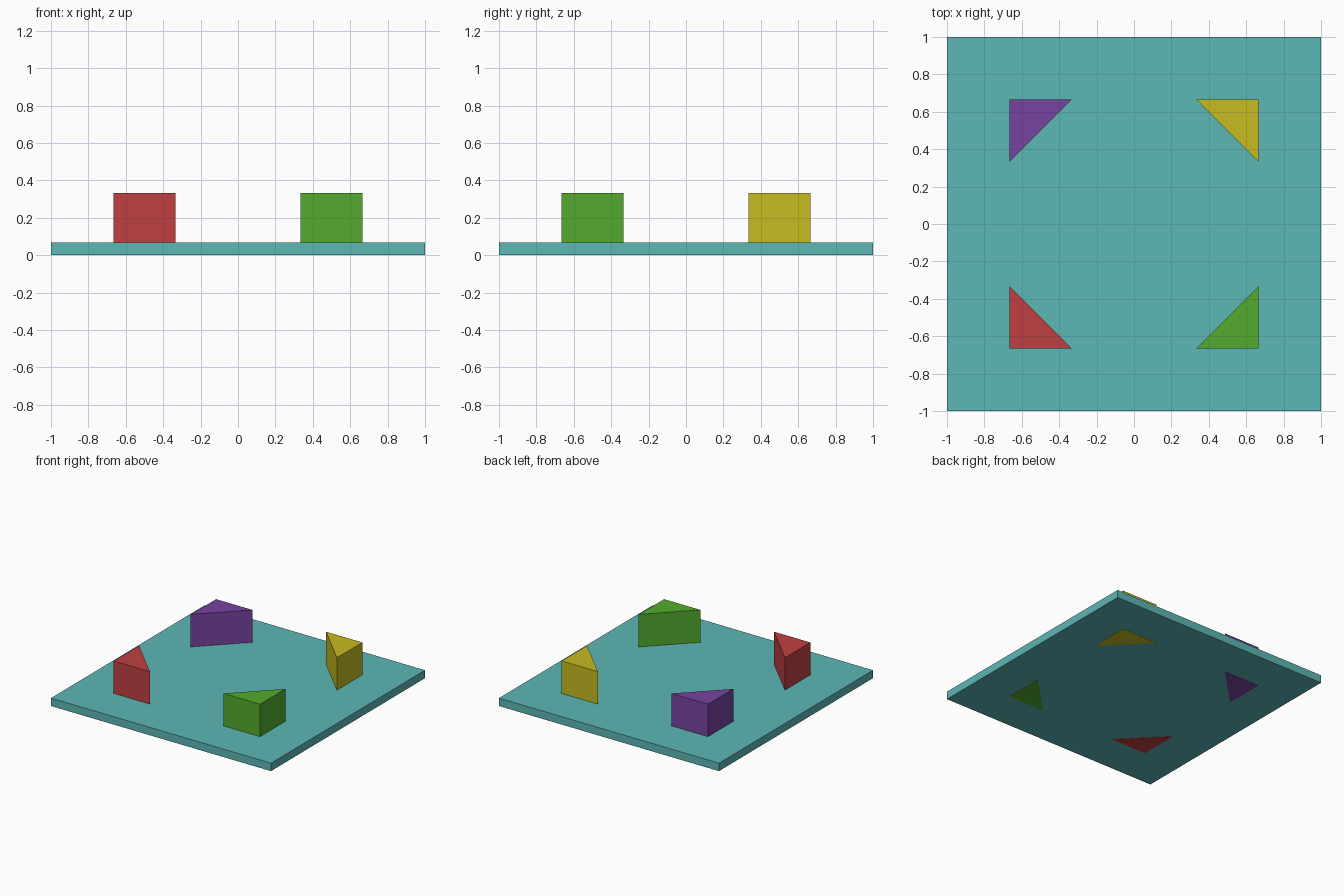
import bpy
import bmesh

if "Cube" in bpy.data.objects:
    bpy.data.objects.remove(bpy.data.objects["Cube"])


def material(name, rgb):
    # sRGB 0-255 to linear
    lin = [((c / 255 + 0.055) / 1.055) ** 2.4 for c in rgb]
    mat = bpy.data.materials.new(name)
    mat.diffuse_color = (*lin, 1)
    mat.use_nodes = True
    mat.node_tree.nodes["Principled BSDF"].inputs["Base Color"].default_value = mat.diffuse_color
    return mat


def prism(name, outline, z0, z1, mat):
    # Extrude a flat outline upwards into a closed solid
    bm = bmesh.new()
    base = bm.faces.new([bm.verts.new((x, y, z0)) for x, y in outline])
    ext = bmesh.ops.extrude_face_region(bm, geom=[base], use_keep_orig=True)
    top = [v for v in ext["geom"] if isinstance(v, bmesh.types.BMVert)]
    bmesh.ops.translate(bm, verts=top, vec=(0, 0, z1 - z0))
    bmesh.ops.recalc_face_normals(bm, faces=bm.faces)
    mesh = bpy.data.meshes.new(name)
    bm.to_mesh(mesh)
    bm.free()
    mesh.materials.append(mat)
    obj = bpy.data.objects.new(name, mesh)
    bpy.context.collection.objects.link(obj)
    return obj


# Square base plate, a hair above the wedge undersides so those show from below
prism("base_plate", [(-1, -1), (1, -1), (1, 1), (-1, 1)], 0.0015, 0.0667,
      material("teal", (92, 183, 181)))

# Four triangular corner wedges, right angle outwards, running through the plate
OUTER, INNER = 0.6645, 0.335
wedges = [
    ("front_left_wedge", -1, -1, "red", (192, 64, 66)),
    ("front_right_wedge", 1, -1, "green", (83, 171, 45)),
    ("back_right_wedge", 1, 1, "yellow", (198, 187, 34)),
    ("back_left_wedge", -1, 1, "purple", (119, 68, 160)),
]
for name, sx, sy, colour, rgb in wedges:
    corner = [(sx * OUTER, sy * OUTER), (sx * INNER, sy * OUTER), (sx * OUTER, sy * INNER)]
    prism(name, corner, 0, 0.3333, material(colour, rgb))
